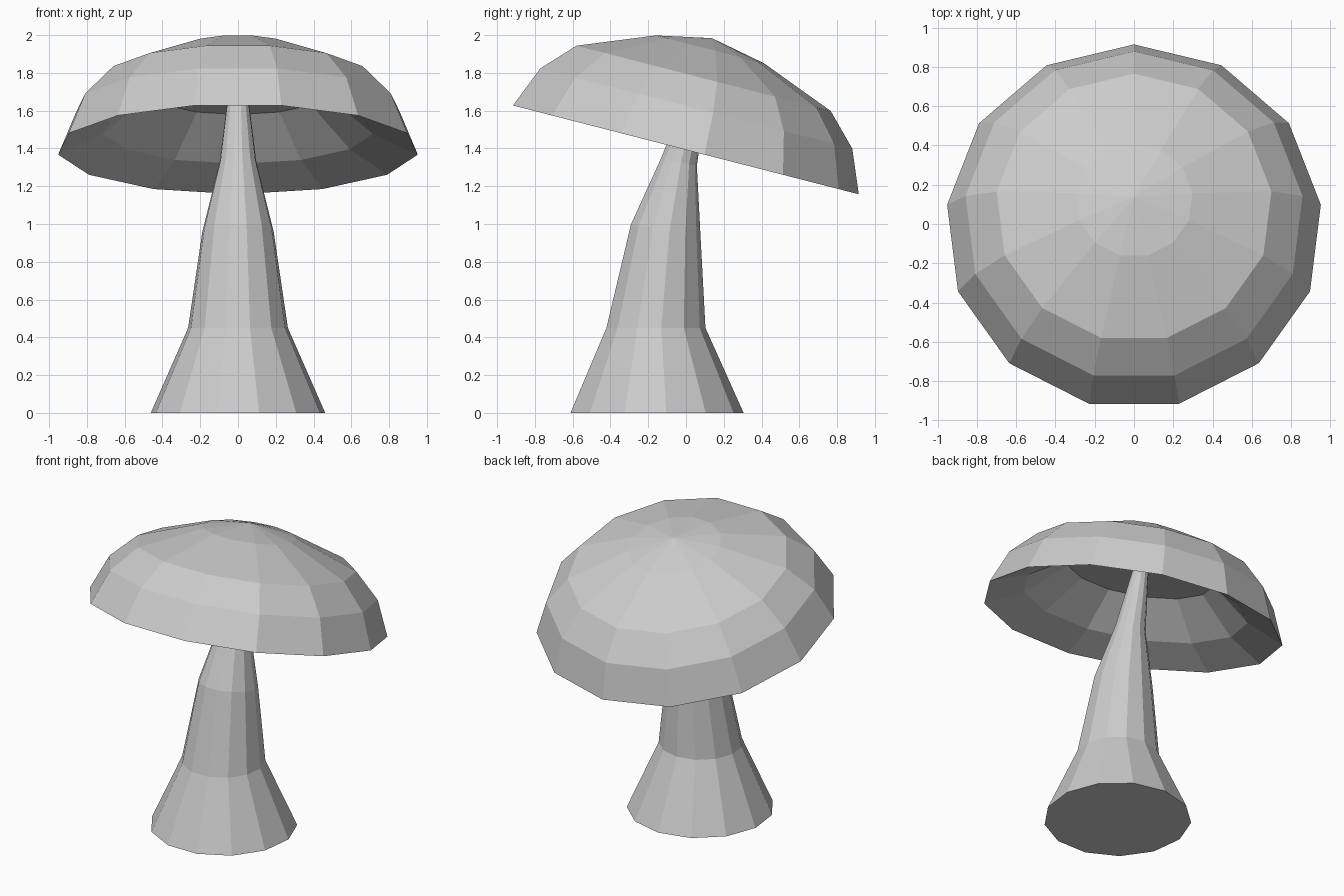
import bpy, bmesh, math
from mathutils import Vector

if "Cube" in bpy.data.objects:
    bpy.data.objects.remove(bpy.data.objects["Cube"])

SIDES = 13


def ring(bm, y, z, r, tilt):
    """Polygon ring around (0, y, z), leaning towards +y by tilt degrees."""
    c, s = math.cos(math.radians(tilt)), math.sin(math.radians(tilt))
    verts = []
    for i in range(SIDES):
        a = math.pi / 2 + 2 * math.pi * i / SIDES
        u, v = r * math.cos(a), r * math.sin(a)
        verts.append(bm.verts.new(Vector((u, y + v * c, z - v * s))))
    return verts


def bridge(bm, a, b):
    for i in range(SIDES):
        j = (i + 1) % SIDES
        bm.faces.new((a[i], a[j], b[j], b[i]))


def fan(bm, a, tip):
    for i in range(SIDES):
        bm.faces.new((a[i], a[(i + 1) % SIDES], tip))


def finish(bm, name):
    bmesh.ops.recalc_face_normals(bm, faces=bm.faces[:])
    mesh = bpy.data.meshes.new(name)
    bm.to_mesh(mesh)
    bm.free()
    bpy.context.collection.objects.link(bpy.data.objects.new(name, mesh))


# Stem: leaning, tapering rings (y, z, radius, tilt)
bm = bmesh.new()
rings = [ring(bm, *p) for p in (
    (-0.16, 0.0, 0.465, 0),
    (-0.163, 0.45, 0.266, 0),
    (-0.11, 0.965, 0.19, 10),
    (-0.038, 1.33, 0.098, 13),
    (0.065, 1.71, 0.05, 14.4))]
for a, b in zip(rings, rings[1:]):
    bridge(bm, a, b)
bm.faces.new(rings[0])
bm.faces.new(rings[-1])
finish(bm, "stem")

# Cap: tilted dome, outer profile and recessed underside (radius, height above rim)
TILT = 14.4
AXIS = Vector((0, math.sin(math.radians(TILT)), math.cos(math.radians(TILT))))
RIM = Vector((0, -0.014, 1.396))
bm = bmesh.new()
rim = ring(bm, RIM.y, RIM.z, 0.959, TILT)
for profile, tip in (
        (((0.865, 0.226), (0.705, 0.39), (0.30, 0.547)), 0.607),
        (((0.72, 0.105), (0.47, 0.31)), 0.32)):
    last = rim
    for r, h in profile:
        p = RIM + AXIS * h
        new = ring(bm, p.y, p.z, r, TILT)
        bridge(bm, last, new)
        last = new
    fan(bm, last, bm.verts.new(RIM + AXIS * tip))
finish(bm, "mushroom_cap")
